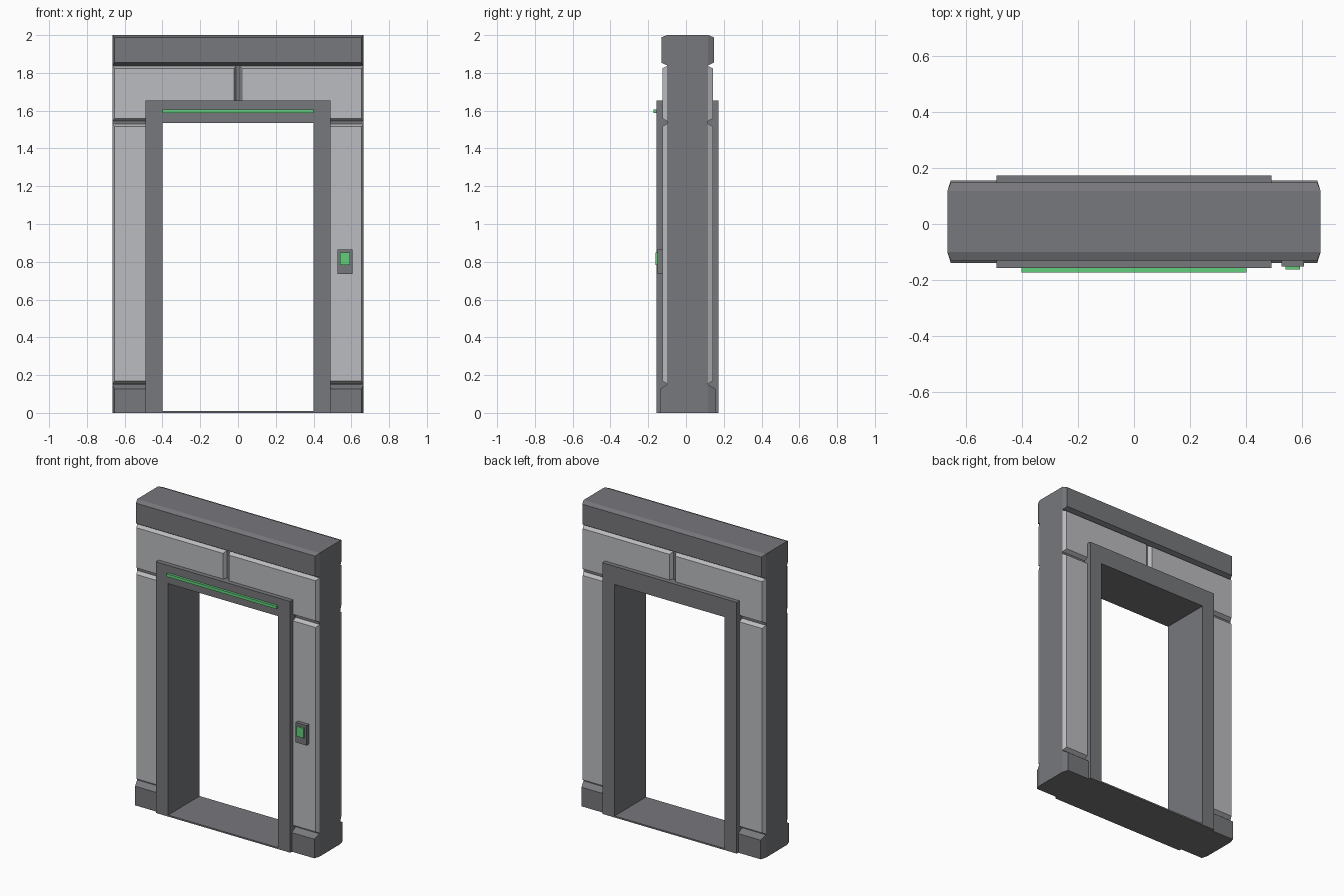
import bpy, bmesh

if "Cube" in bpy.data.objects:
    bpy.data.objects.remove(bpy.data.objects["Cube"])


def material(name, rgb):
    m = bpy.data.materials.new(name)
    m.diffuse_color = (*rgb, 1)
    m.use_nodes = True
    m.node_tree.nodes["Principled BSDF"].inputs["Base Color"].default_value = m.diffuse_color
    return m


DARK = material("dark grey", (0.185, 0.188, 0.202))
LIGHT = material("light grey", (0.50, 0.505, 0.525))
GREEN = material("green light", (0.125, 0.62, 0.20))

MID = 0.0085            # middle of the wall depth
CORE = 0.109            # half depth of the wall core
W = 0.665               # half width of the wall


def add_mesh(name, bm, mat):
    bmesh.ops.recalc_face_normals(bm, faces=bm.faces)
    me = bpy.data.meshes.new(name)
    bm.to_mesh(me)
    bm.free()
    me.materials.append(mat)
    ob = bpy.data.objects.new(name, me)
    bpy.context.collection.objects.link(ob)
    return ob


def prism(name, outline, y0, y1, mat):
    """Extrude an x/z outline along y."""
    bm = bmesh.new()
    face = bm.faces.new([bm.verts.new((x, y0, z)) for x, z in outline])
    geo = bmesh.ops.extrude_face_region(bm, geom=[face])["geom"]
    bmesh.ops.translate(bm, vec=(0, y1 - y0, 0),
                        verts=[v for v in geo if isinstance(v, bmesh.types.BMVert)])
    return add_mesh(name, bm, mat)


def box(name, x0, x1, y0, y1, z0, z1, mat):
    return prism(name, [(x0, z0), (x1, z0), (x1, z1), (x0, z1)], y0, y1, mat)


def plate(name, x0, x1, z0, z1, half_depth, insets, mat, sides=(-1, 1)):
    """Wall plate with sloped edges, on front (-1) and back (1) of the core.
    insets = left, right, bottom, top."""
    l, r, b, t = insets
    for s in sides:
        bm = bmesh.new()
        rings = []
        for y, k in ((CORE, 0), (half_depth, 1)):
            pts = [(x0 + l * k, z0 + b * k), (x1 - r * k, z0 + b * k),
                   (x1 - r * k, z1 - t * k), (x0 + l * k, z1 - t * k)]
            rings.append([bm.verts.new((x, MID + s * y, z)) for x, z in pts])
        for ring in rings:
            bm.faces.new(ring)
        for i in range(4):
            j = (i + 1) % 4
            bm.faces.new((rings[0][i], rings[0][j], rings[1][j], rings[1][i]))
        add_mesh(f"{name}_{'front' if s < 0 else 'back'}", bm, mat)


# Wall core, an arch running round the doorway
prism("wall_core", [(-W, 0), (-0.45, 0), (-0.45, 1.6), (0.45, 1.6), (0.45, 0),
                    (W, 0), (W, 2), (-W, 2)], MID - CORE, MID + CORE, DARK)

# Top beam on both faces
plate("top_beam", -W, W, 1.84, 2.0, 0.139, (0.012, 0.012, 0.014, 0.012), DARK)

# Panels and plinths, left and right
for s, side in ((-1, "left"), (1, "right")):
    def sided(name, inner, z0, z1, depth, inner_in, outer_in, b, t, mat):
        x = sorted((s * inner, s * W))
        edge = (inner_in, outer_in) if s > 0 else (outer_in, inner_in)
        plate(f"{name}_{side}", x[0], x[1], z0, z1, depth, (*edge, b, t), mat)

    sided("upper_panel", 0.01, 1.545, 1.836, 0.134, 0.012, 0.012, 0.014, 0.012, LIGHT)
    sided("side_panel", 0.45, 0.155, 1.53, 0.134, 0, 0.012, 0.014, 0.014, LIGHT)
    sided("plinth", 0.45, 0, 0.15, 0.147, 0, 0.012, 0, 0.024, DARK)

# Door frame with its thin sill
FRONT, BACK = -0.156, 0.172
prism("door_frame", [(-0.49, 0), (-0.4, 0), (-0.4, 1.535), (0.4, 1.535), (0.4, 0),
                     (0.49, 0), (0.49, 1.655), (-0.49, 1.655)], FRONT, BACK, DARK)
box("door_sill", -0.4, 0.4, FRONT, BACK, 0, 0.01, DARK)

# Light strip over the door
box("light_strip", -0.4, 0.4, -0.172, FRONT, 1.587, 1.606, GREEN)

# Door control on the right
box("control_plate", 0.526, 0.605, -0.151, -0.12, 0.735, 0.866, DARK)
box("control_button", 0.54, 0.592, -0.162, -0.151, 0.783, 0.848, GREEN)
